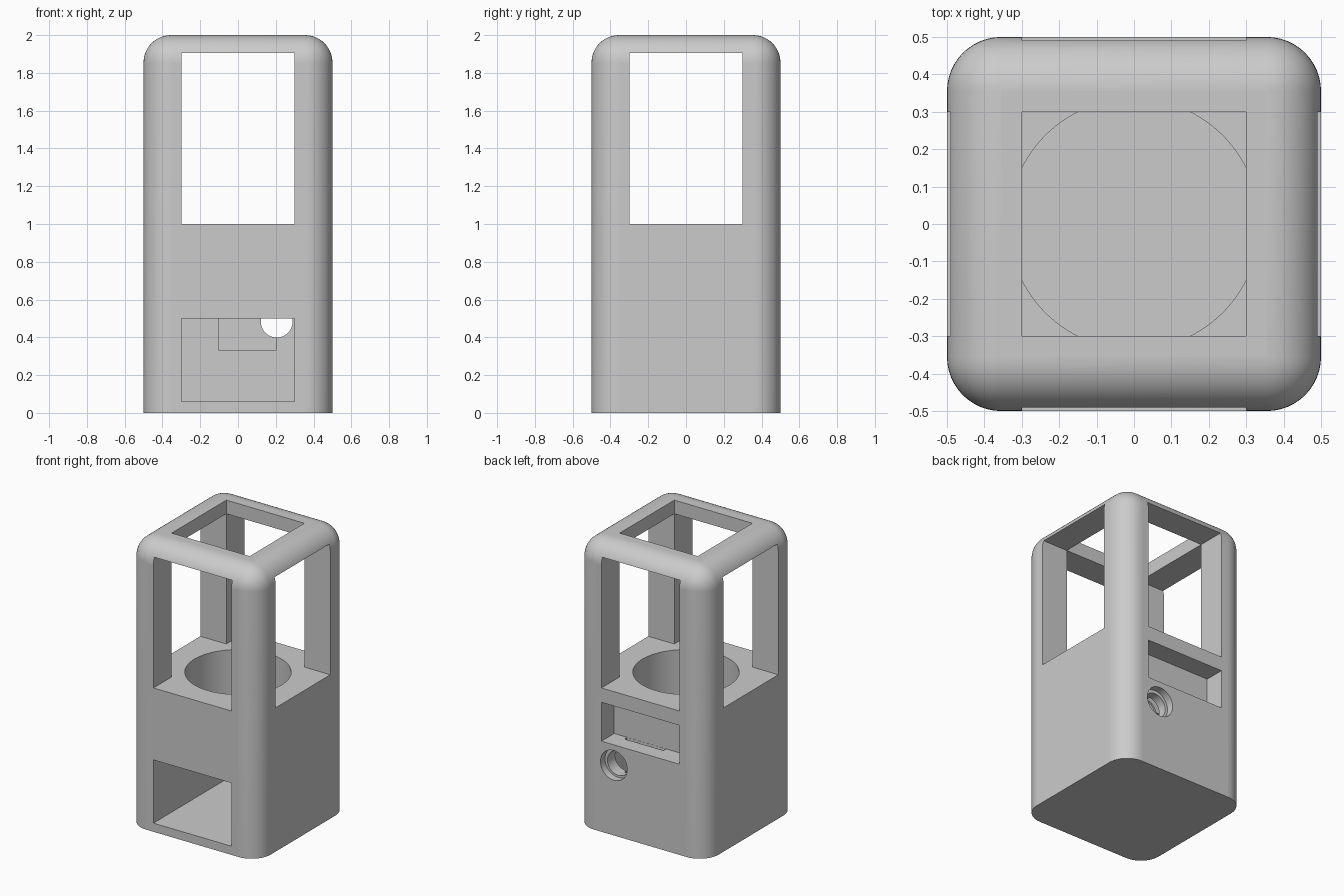
import bpy, bmesh, math
from mathutils import Matrix, Vector

if "Cube" in bpy.data.objects:
    bpy.data.objects.remove(bpy.data.objects["Cube"])

grey = bpy.data.materials.new("light_grey")
grey.diffuse_color = (0.6, 0.6, 0.6, 1)
grey.use_nodes = True
grey.node_tree.nodes["Principled BSDF"].inputs["Base Color"].default_value = grey.diffuse_color


def new_object(name, bm):
    mesh = bpy.data.meshes.new(name)
    bm.to_mesh(mesh)
    bm.free()
    obj = bpy.data.objects.new(name, mesh)
    bpy.context.collection.objects.link(obj)
    return obj


def box(name, lo, hi, rounding=0):
    lo, hi = Vector(lo), Vector(hi)
    bm = bmesh.new()
    m = Matrix.Translation((lo + hi) / 2) @ Matrix.Diagonal((*(hi - lo), 1))
    bmesh.ops.create_cube(bm, size=1, matrix=m)
    if rounding:  # round every edge except those resting on the ground
        edges = [e for e in bm.edges if max(v.co.z for v in e.verts) > lo.z + 0.01]
        bmesh.ops.bevel(bm, geom=edges, offset=rounding, segments=12,
                        profile=0.5, affect='EDGES')
    return new_object(name, bm)


def cylinder(name, center, radius, depth, along_y=False):
    bm = bmesh.new()
    m = Matrix.Translation(center)
    if along_y:
        m = m @ Matrix.Rotation(math.pi / 2, 4, 'X')
    bmesh.ops.create_cone(bm, cap_ends=True, segments=64, radius1=radius,
                          radius2=radius, depth=depth, matrix=m)
    return new_object(name, bm)


# rounded tower body
body = box("lantern_body", (-0.5, -0.5, 0), (0.5, 0.5, 2), rounding=0.145)
body.data.materials.append(grey)

cutters = [
    # windows through both directions and the square roof opening
    box("front_back_window", (-0.3, -0.6, 1), (0.3, 0.6, 1.905)),
    box("side_window", (-0.6, -0.3, 1), (0.6, 0.3, 1.905)),
    box("roof_opening", (-0.3, -0.3, 1.5), (0.3, 0.3, 2.1)),
    # round cup in the window floor
    cylinder("cup", (0, 0, 0.88), 0.335, 0.64),
    # front compartment
    box("front_compartment", (-0.3, -0.6, 0.06), (0.3, 0.365, 0.5)),
    # rear slot with a wire passage down to the compartment
    box("rear_slot", (-0.3, 0.36, 0.63), (0.3, 0.6, 0.9)),
    box("wire_passage", (-0.1, 0.361, 0.33), (0.2, 0.39, 0.65)),
    # stepped socket hole in the back
    cylinder("socket_hole", (0.205, 0.45, 0.483), 0.084, 0.2, True),
    cylinder("socket_recess", (0.205, 0.53, 0.487), 0.103, 0.16, True),
]

bpy.context.view_layer.objects.active = body
for c in cutters:
    c.hide_render = True
    mod = body.modifiers.new(c.name, 'BOOLEAN')
    mod.operation = 'DIFFERENCE'
    mod.solver = 'EXACT'
    mod.object = c
    bpy.ops.object.modifier_apply(modifier=mod.name)
for c in cutters:
    bpy.data.objects.remove(c, do_unlink=True)

# smooth the rounded faces, keep the axis-aligned faces flat
bpy.ops.object.select_all(action='DESELECT')
body.select_set(True)
bpy.ops.object.shade_smooth_by_angle(angle=math.radians(30))
for p in body.data.polygons:
    p.material_index = 0
    if max(abs(n) for n in p.normal) > 0.9995:
        p.use_smooth = False
